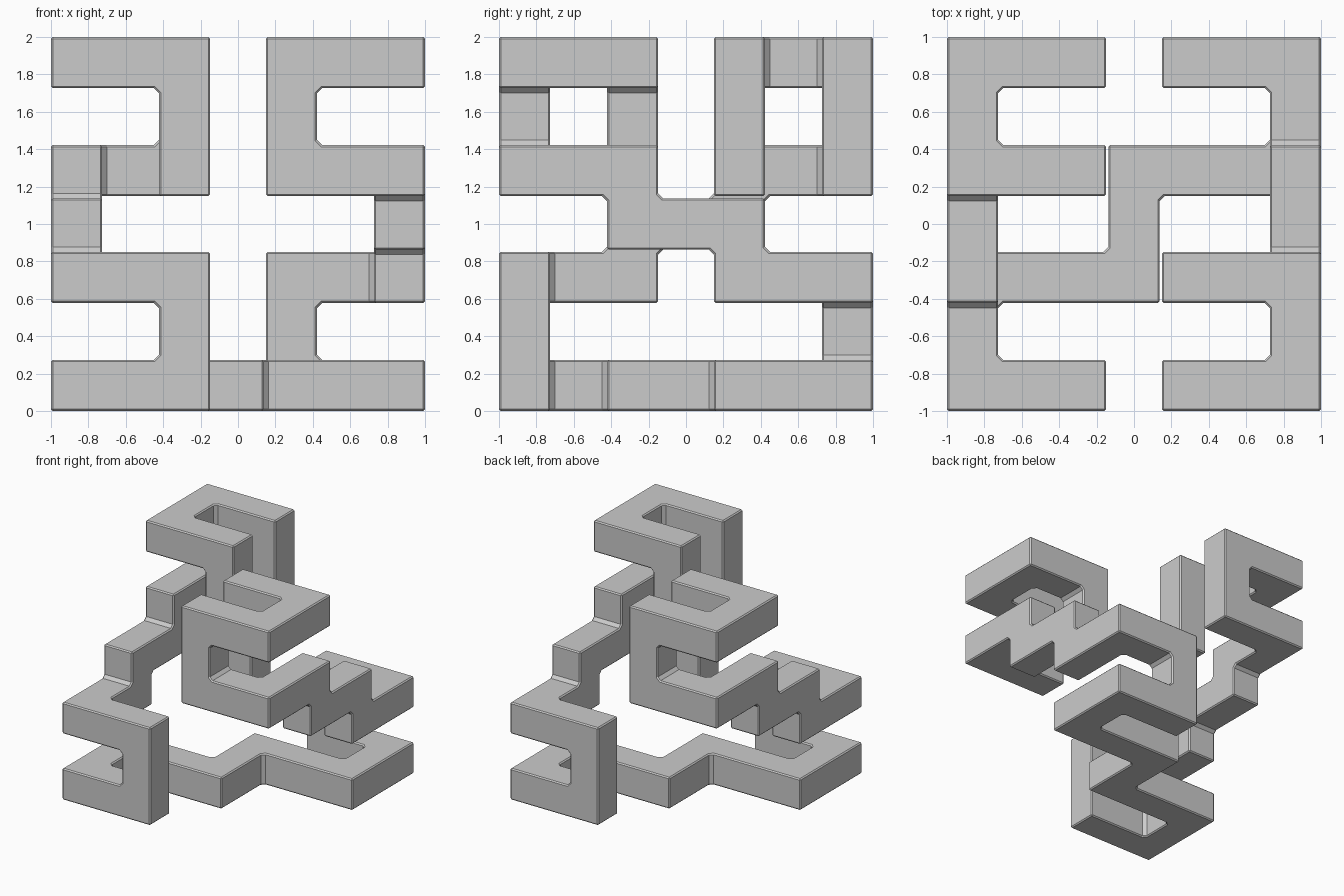
import bpy, bmesh
from mathutils import Vector

default = bpy.data.objects.get("Cube")
if default:
    bpy.data.objects.remove(default, do_unlink=True)

HALF = 0.137                      # half the bar thickness
OUT, IN = 1 - HALF, 0.286         # outer and inner lattice positions

# Half of the winding path, from the bottom link to the free end
half_path = [Vector(p) for p in (
    (0, -IN, -OUT), (-OUT, -IN, -OUT), (-OUT, -OUT, -OUT),      # bottom link
    (-IN, -OUT, -OUT), (-IN, -OUT, -IN), (-OUT, -OUT, -IN),     # lower loop
    (-OUT, -IN, -IN), (-OUT, -IN, 0), (-OUT, IN, 0),            # side link
    (-OUT, IN, IN), (-OUT, OUT, IN), (-IN, OUT, IN),            # upper loop
    (-IN, OUT, OUT), (-OUT, OUT, OUT), (-OUT, IN, OUT),
    (-IN, IN, OUT), (-IN, IN, IN))]
# The other half is the same path turned half way round the z axis
path = [Vector((-p.x, -p.y, p.z)) for p in reversed(half_path)] + half_path


def extrude(bm, face, offset):
    new = bmesh.ops.extrude_discrete_faces(bm, faces=[face])["faces"][0]
    bmesh.ops.translate(bm, verts=new.verts, vec=offset)
    return new


def chamfer(bm, test, width):
    bm.normal_update()
    edges = [e for e in bm.edges if e.is_manifold and test(e.calc_face_angle_signed())]
    bmesh.ops.bevel(bm, geom=edges, offset=width, offset_type='OFFSET',
                    segments=1, profile=0.5, affect='EDGES', clamp_overlap=False)


# Square bar extruded along the path, with a cubic block at every turn
bm = bmesh.new()
bmesh.ops.create_cube(bm, size=2 * HALF)
bmesh.ops.translate(bm, verts=bm.verts, vec=path[0])
for a, b in zip(path, path[1:]):
    step = (b - a).normalized()
    end = a + step * HALF
    face = min(bm.faces, key=lambda f: (f.calc_center_median() - end).length)
    face = extrude(bm, face, (b - a) - step * 2 * HALF)
    extrude(bm, face, step * 2 * HALF)

# Merge flat areas, then chamfer inner corners and outer edges
bmesh.ops.recalc_face_normals(bm, faces=bm.faces)
bmesh.ops.dissolve_limit(bm, angle_limit=0.01, verts=bm.verts, edges=bm.edges)
chamfer(bm, lambda angle: angle < -1, 0.026)
chamfer(bm, lambda angle: angle > 1, 0.01)
bmesh.ops.recalc_face_normals(bm, faces=bm.faces)
bmesh.ops.translate(bm, verts=bm.verts, vec=(0, 0, 1))

mesh = bpy.data.meshes.new("winding_bar")
bm.to_mesh(mesh)
bm.free()
bar = bpy.data.objects.new("winding_bar", mesh)
bpy.context.collection.objects.link(bar)

# Plain grey material
grey = bpy.data.materials.new("plain_grey")
grey.use_nodes = True
colour = (0.6, 0.6, 0.6, 1)
grey.diffuse_color = colour
grey.node_tree.nodes["Principled BSDF"].inputs["Base Color"].default_value = colour
mesh.materials.append(grey)
